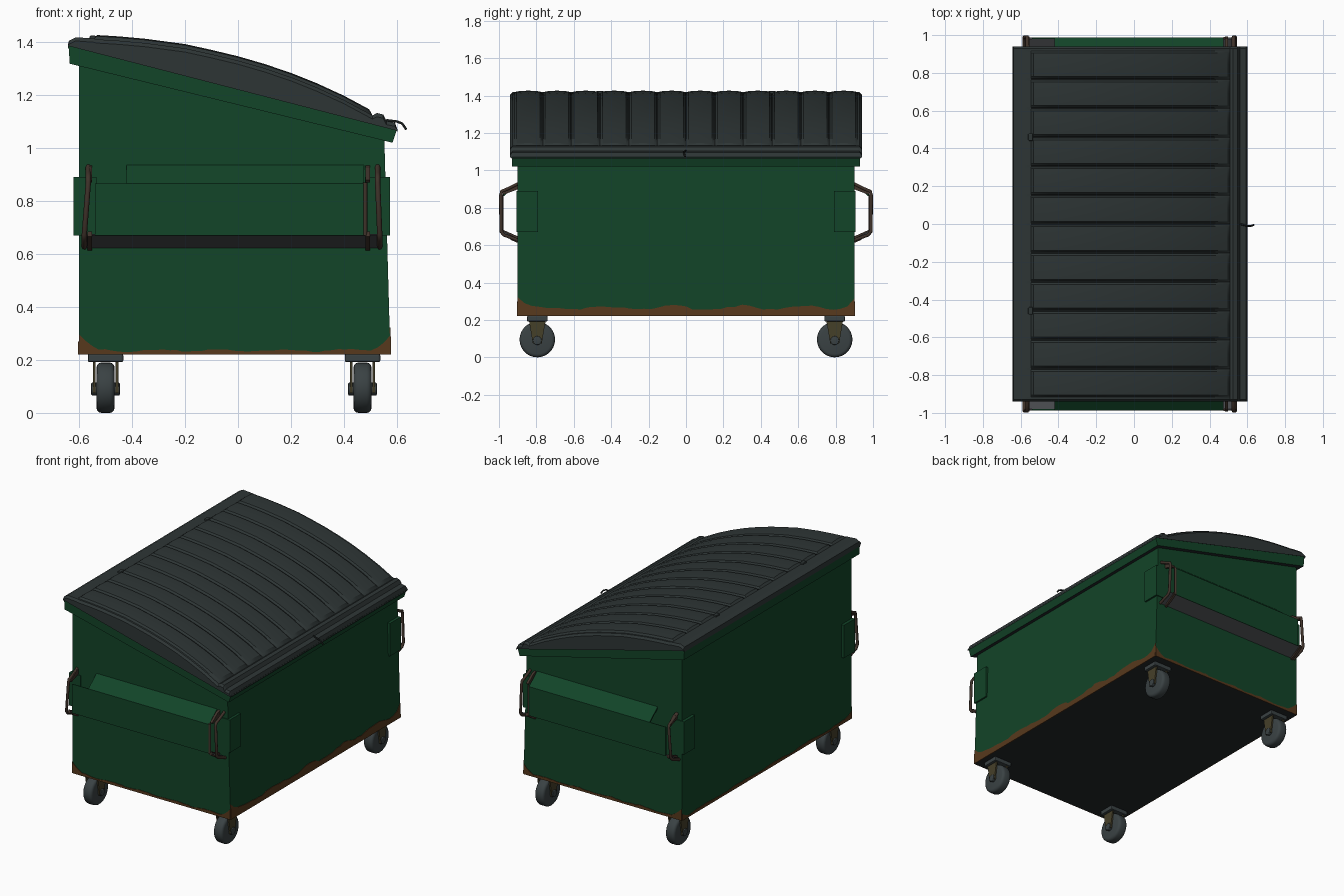
import bpy, bmesh, math, random
from mathutils import Vector

if "Cube" in bpy.data.objects:
    bpy.data.objects.remove(bpy.data.objects["Cube"])
random.seed(4)


def mat(name, c):
    m = bpy.data.materials.new(name)
    m.diffuse_color = (*c, 1)
    m.use_nodes = True
    m.node_tree.nodes["Principled BSDF"].inputs["Base Color"].default_value = m.diffuse_color
    return m


GREEN = mat("green_paint", (0.006, 0.058, 0.021))
LID = mat("lid_plastic", (0.027, 0.036, 0.036))
SEAM = mat("dark_seam", (0.010, 0.013, 0.013))
RUST = mat("rust", (0.095, 0.040, 0.012))
UNDER = mat("dark_underside", (0.016, 0.020, 0.022))
STEEL = mat("grey_steel", (0.060, 0.064, 0.070))
RUBBER = mat("wheel_rubber", (0.042, 0.054, 0.057))
BAR = mat("rusty_bar", (0.050, 0.032, 0.023))
OLIVE = mat("stained_fork", (0.060, 0.050, 0.022))


def finish(name, bm, mats, smooth=None):
    bmesh.ops.recalc_face_normals(bm, faces=bm.faces)
    me = bpy.data.meshes.new(name)
    bm.to_mesh(me)
    bm.free()
    ob = bpy.data.objects.new(name, me)
    bpy.context.collection.objects.link(ob)
    for m in mats:
        me.materials.append(m)
    if smooth:
        bpy.context.view_layer.objects.active = ob
        ob.select_set(True)
        bpy.ops.object.shade_smooth_by_angle(angle=math.radians(smooth))
        ob.select_set(False)
    return ob


def prism(name, pts, axis, a, b, mats, bevel=0):
    """Extrude a 2D outline along x (pts are y,z) or y (pts are x,z).
    A second material goes on the faces that point down."""
    bm = bmesh.new()
    co = (lambda p, t: (t, p[0], p[1])) if axis == 'x' else (lambda p, t: (p[0], t, p[1]))
    lo = [bm.verts.new(co(p, a)) for p in pts]
    hi = [bm.verts.new(co(p, b)) for p in pts]
    bm.faces.new(lo)
    bm.faces.new(hi)
    n = len(pts)
    for i in range(n):
        bm.faces.new((lo[i], lo[(i + 1) % n], hi[(i + 1) % n], hi[i]))
    bmesh.ops.recalc_face_normals(bm, faces=bm.faces)
    if len(mats) > 1:
        for f in bm.faces:
            f.material_index = int(f.normal.z < -0.7)
    ob = finish(name, bm, mats)
    if bevel:
        md = ob.modifiers.new("bevel", 'BEVEL')
        md.width, md.segments = bevel, 2
    return ob


def box(name, x0, x1, y0, y1, z0, z1, m, bevel=0):
    return prism(name, [(x0, z0), (x1, z0), (x1, z1), (x0, z1)], 'y', y0, y1, [m], bevel)


def tube(name, pts, r, m):
    cu = bpy.data.curves.new(name, 'CURVE')
    cu.dimensions = '3D'
    cu.bevel_depth, cu.bevel_resolution, cu.use_fill_caps = r, 1, True
    sp = cu.splines.new('POLY')
    sp.points.add(len(pts) - 1)
    for q, p in zip(sp.points, pts):
        q.co = (*p, 1)
    cu.materials.append(m)
    ob = bpy.data.objects.new(name, cu)
    bpy.context.collection.objects.link(ob)


def cyl(name, loc, r, depth, m, bevel=0, segs=28):
    bm = bmesh.new()
    bmesh.ops.create_cone(bm, cap_ends=True, segments=segs, radius1=r, radius2=r, depth=depth)
    if bevel:
        rim = [e for e in bm.edges if abs(e.verts[0].co.z - e.verts[1].co.z) < 1e-5]
        bmesh.ops.bevel(bm, geom=rim, offset=bevel, segments=3, profile=0.5, affect='EDGES')
    ob = finish(name, bm, [m], 35)
    ob.rotation_euler = (0, math.pi / 2, 0)
    ob.location = loc


# Body with sloped top
prism("body", [(-0.60, 0.22), (0.575, 0.22), (0.552, 1.05), (-0.60, 1.35)], 'y', -0.9, 0.9,
      [GREEN, UNDER])


# Rim under the lid
def rim_top(x):
    return 1.39 - 0.258 * (x + 0.64)


prism("rim", [(-0.635, 1.318), (0.583, 1.02), (0.600, rim_top(0.6)), (-0.64, 1.39)], 'y',
      -0.93, 0.93, [GREEN, UNDER])

# Lid: x profile (x, z, raised) crossed with twelve ribs along y
prof = [(-0.642, 1.375, 0), (-0.638, 1.405, 0), (-0.612, 1.418, 0), (-0.545, 1.413, 0), (-0.532, 1.410, 1),
        (-0.45, 1.405, 1), (-0.35, 1.396, 1), (-0.2, 1.376, 1), (-0.1, 1.354, 1), (0.0, 1.330, 1),
        (0.1, 1.301, 1), (0.2, 1.267, 1), (0.3, 1.227, 1), (0.4, 1.181, 1), (0.495, 1.130, 1),
        (0.508, 1.123, 0), (0.525, 1.132, 0), (0.548, 1.126, 0), (0.56, 1.102, 0),
        (0.592, 1.096, 0), (0.602, 1.062, 0)]
w = 1.84 / 12
cols = [(-0.94, 'drop'), (-0.94, 'low'), (-0.928, 0)]
for k in range(12):
    y = -0.92 + k * w
    cols += [(y + 0.004, 0), (y + 0.014, 1), (y + w / 2, 1.35), (y + w - 0.014, 1), (y + w - 0.004, 0)]
cols += [(0.928, 0), (0.94, 'low'), (0.94, 'drop')]
bm = bmesh.new()
grid = []
for x, z, up in prof:
    row = []
    for y, f in cols:
        if f == 'drop':
            h = min(rim_top(x) - 0.005, z)
        elif f == 'low':
            h = max(z - 0.014, rim_top(x))
        else:
            h = z + 0.012 * f * up
        row.append(bm.verts.new((x, y, h)))
    grid.append(row)
for i in range(len(prof) - 1):
    for j in range(len(cols) - 1):
        f = bm.faces.new((grid[i][j], grid[i + 1][j], grid[i + 1][j + 1], grid[i][j + 1]))
        groove = cols[j][1] == 0 and cols[j + 1][1] == 0 and abs(cols[j][0]) < 0.9
        f.material_index = int(groove and prof[i][2] + prof[i + 1][2] > 0)
bmesh.ops.recalc_face_normals(bm, faces=bm.faces)
finish("lid", bm, [LID, SEAM], 30)

# Lid pull hook and hinge knobs
tube("lid_hook", [(0.56, 0, 1.105), (0.60, -0.01, 1.10), (0.62, -0.01, 1.092), (0.635, -0.005, 1.07)], 0.005, SEAM)
for y in (-0.46, 0.46):
    box("hinge_knob", -0.56, -0.535, y - 0.02, y + 0.02, 1.40, 1.424, LID, 0.005)


# Rust plates along the bottom edges, wavy on top
def rust(name, p, q, base, corner, lean=0):
    bm = bmesh.new()
    p, q = Vector(p), Vector(q)
    n, prev = 48, None
    for i in range(n + 1):
        t = i / n
        d = min(t, 1 - t) * (q - p).length
        h = base * (1 + 0.25 * math.sin(t * 31) + random.uniform(-.15, .15)) + corner * max(0, 1 - d / 0.08) ** 1.5
        b = p.lerp(q, t)
        cur = (bm.verts.new(b), bm.verts.new(b + Vector((lean * h, 0, h))))
        if prev:
            bm.faces.new((prev[0], cur[0], cur[1], prev[1]))
        prev = cur
    ob = finish(name, bm, [RUST])
    md = ob.modifiers.new("thickness", 'SOLIDIFY')
    md.thickness, md.offset = 0.005, 0


rust("rust_right", (0.576, -0.9, 0.22), (0.576, 0.9, 0.22), 0.045, 0.06, -0.028)
rust("rust_left", (-0.601, -0.9, 0.22), (-0.601, 0.9, 0.22), 0.018, 0.03)
for s in (-1, 1):
    rust("rust_end", (-0.6, s * 0.901, 0.22), (0.575, s * 0.901, 0.22), 0.016, 0.06)

# Lifting sleeves, corner plates and bar frames on both ends
for s in (-1, 1):
    def sheet(name, pts, x0, x1, m):
        prism(name, [(s * y, z) for y, z in pts], 'x', x0, x1, [m])
    sheet("sleeve_top", [(0.895, 0.94), (0.987, 0.865), (0.980, 0.857), (0.895, 0.928)], -0.42, 0.475, GREEN)
    sheet("sleeve_front", [(0.979, 0.863), (0.987, 0.865), (0.987, 0.67), (0.979, 0.67)], -0.54, 0.475, GREEN)
    sheet("sleeve_bottom", [(0.987, 0.672), (0.979, 0.676), (0.895, 0.632), (0.895, 0.62)], -0.575, 0.53, STEEL)
    ys = sorted((s * 0.79, s * 0.906))
    box("corner_plate_left", -0.62, -0.535, *ys, 0.67, 0.89, GREEN)
    box("corner_plate_right", 0.48, 0.574, *ys, 0.67, 0.89, GREEN)
    for x, dx in ((-0.58, 0.015), (0.535, -0.008)):
        tube("bar_frame", [(x + dx, s * 0.895, 0.93), (x + dx, s * 0.955, 0.90), (x + dx, s * 0.985, 0.888),
                           (x + dx, s * 0.99, 0.87), (x, s * 0.99, 0.675), (x, s * 0.975, 0.655),
                           (x, s * 0.895, 0.625)], 0.01, BAR)
    for x in (-0.56, 0.49):
        sheet("strap_low", [(0.895, 0.61), (0.93, 0.625), (0.992, 0.665), (0.985, 0.685), (0.895, 0.645)],
              x - 0.008, x + 0.008, BAR)
        sheet("strap_high", [(0.895, 0.935), (0.925, 0.925), (0.985, 0.88), (0.975, 0.87), (0.895, 0.90)],
              x - 0.008, x + 0.008, BAR)
    tube("sleeve_upright", [(0.48, s * 0.984, 0.67), (0.48, s * 0.984, 0.87)], 0.008, BAR)

# Casters
for x in (-0.50, 0.47):
    for y in (-0.795, 0.795):
        box("caster_plate", x - 0.067, x + 0.067, y - 0.055, y + 0.055, 0.192, 0.222, RUBBER, 0.006)
        cyl("wheel", (x, y, 0.095), 0.095, 0.068, RUBBER, 0.018)
        cyl("wheel_hub", (x, y, 0.09), 0.024, 0.108, RUBBER, 0.004, 12)
        for s in (-1, 1):
            fx = x + s * 0.043
            prism("caster_fork", [(y - 0.045, 0.2), (y + 0.045, 0.2), (y + 0.024, 0.075), (y - 0.024, 0.075)],
                  'x', fx - 0.005, fx + 0.005, [OLIVE])
